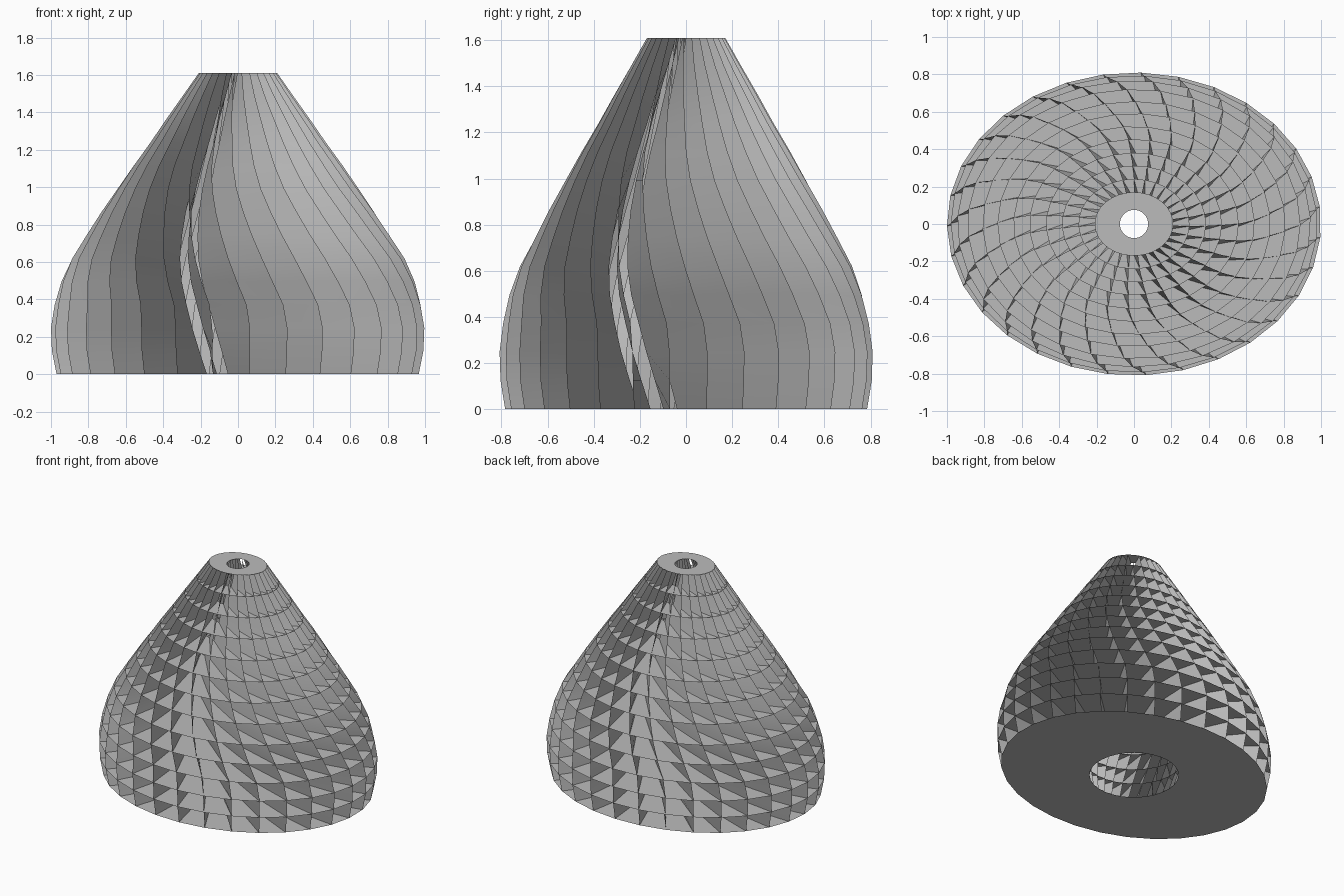
import bpy, bmesh
from math import sin, cos, pi, radians

cube = bpy.data.objects.get("Cube")
if cube:
    bpy.data.objects.remove(cube, do_unlink=True)

FINS = 31          # blades around the shade
HEIGHT = 1.61
SQUASH = 0.81      # depth of the oval outline against its width
PHASE = radians(6.6)

# One entry per level, bottom to top
RADIUS = [.97, .995, 1, .98, .945, .89, .81, .73, .645, .56, .47, .385, .297, .21]
TWIST = [0, 0, 0, 1, 4, 7, 10, 13, 16, 18, 19, 20, 21, 21]    # outer edge, degrees
LEAN = [14, 19, 24, 28, 31, 33, 34, 34, 33, 31, 28, 25, 19, 9]  # inner edge past the outer
ROWS = len(RADIUS) - 1

grey = bpy.data.materials.new("light_grey")
grey.use_nodes = True
grey.diffuse_color = (.5, .5, .5, 1)
grey.node_tree.nodes["Principled BSDF"].inputs["Base Color"].default_value = (.5, .5, .5, 1)


def outer(level, i):
    a = PHASE + 2 * pi * i / FINS - radians(TWIST[level])
    r = RADIUS[level]
    return (r * cos(a), SQUASH * r * sin(a), HEIGHT * level / ROWS)


def inner(level, i):
    a = PHASE + 2 * pi * i / FINS - radians(TWIST[level] + LEAN[level])
    t = level / ROWS
    r = RADIUS[level] * (.31 + .05 * t + .08 * sin(pi * t))
    return (r * cos(a), r * sin(a), HEIGHT * t)


def finish(name, bm, smooth):
    for f in bm.faces:
        f.smooth = smooth
    mesh = bpy.data.meshes.new(name)
    bm.to_mesh(mesh)
    bm.free()
    mesh.materials.append(grey)
    obj = bpy.data.objects.new(name, mesh)
    bpy.context.collection.objects.link(obj)


# Flat oval rings with a round hole, one on each level
bm = bmesh.new()
for level in range(ROWS + 1):
    rim = [bm.verts.new(outer(level, i)) for i in range(FINS)]
    hole = [bm.verts.new(inner(level, i)) for i in range(FINS)]
    for i in range(FINS):
        j = (i + 1) % FINS
        face = bm.faces.new((rim[i], rim[j], hole[j], hole[i]))
        if level == 0:
            face.normal_flip()
finish("horizontal_rings", bm, False)

# Thin upright fins twisting up through the rings
bm = bmesh.new()
for i in range(FINS):
    edges = [(bm.verts.new(outer(k, i)), bm.verts.new(inner(k, i))) for k in range(ROWS + 1)]
    for (a, b), (c, d) in zip(edges, edges[1:]):
        bm.faces.new((a, c, d, b))
finish("twisted_fins", bm, True)
